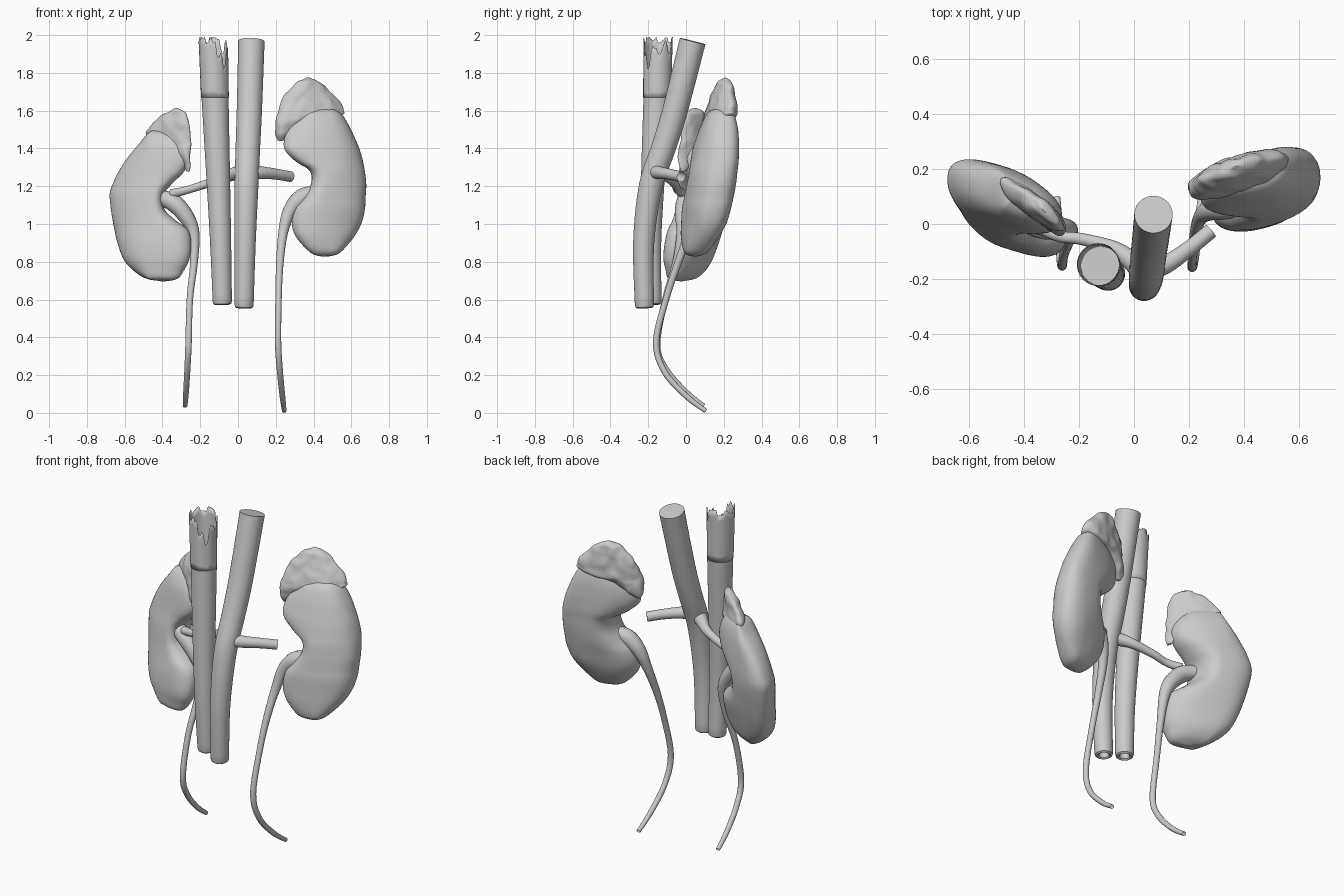
import bpy, bmesh, math, random
from mathutils import Vector, noise

cube = bpy.data.objects.get("Cube")
if cube:
    bpy.data.objects.remove(cube)
random.seed(4)

grey = bpy.data.materials.new("plain_grey")
grey.use_nodes = True
COLOUR = (0.6, 0.6, 0.6, 1)
grey.diffuse_color = COLOUR
grey.node_tree.nodes["Principled BSDF"].inputs["Base Color"].default_value = COLOUR


def smooth_rows(rows, steps):
    """Catmull-Rom interpolation through rows of numbers."""
    out = []
    for i in range(len(rows) - 1):
        a, b = rows[max(i - 1, 0)], rows[i]
        c, d = rows[i + 1], rows[min(i + 2, len(rows) - 1)]
        for s in range(steps):
            t = s / steps
            out.append([0.5 * (2 * q + (r - p) * t + (2 * p - 5 * q + 4 * r - w) * t * t
                               + (3 * q - p - 3 * r + w) * t ** 3)
                        for p, q, r, w in zip(a, b, c, d)])
    return out + [list(rows[-1])]


def loft(name, rings, caps=(True, True), angle=40):
    """Skin a list of point rings into one smooth object."""
    bm = bmesh.new()
    loops = [[bm.verts.new(p) for p in ring] for ring in rings]
    n = len(loops[0])
    for low, high in zip(loops, loops[1:]):
        for i in range(n):
            j = (i + 1) % n
            bm.faces.new((low[i], low[j], high[j], high[i]))
    if caps[0]:
        bm.faces.new(loops[0][::-1])
    if caps[1]:
        bm.faces.new(loops[-1])
    bmesh.ops.recalc_face_normals(bm, faces=bm.faces)
    mesh = bpy.data.meshes.new(name)
    bm.to_mesh(mesh)
    bm.free()
    mesh.materials.append(grey)
    obj = bpy.data.objects.new(name, mesh)
    bpy.context.collection.objects.link(obj)
    bpy.ops.object.select_all(action='DESELECT')
    obj.select_set(True)
    bpy.context.view_layer.objects.active = obj
    bpy.ops.object.shade_smooth_by_angle(angle=math.radians(angle))
    return obj


def organ(name, levels, slope, lump, scale, ridge=None, blunt=1.0, steps=4, sides=48):
    """Stack sheared ovals; levels hold z, x from, x to, y centre, y radius.
    Each oval is thickest at x = ridge, or at its middle."""
    rings = []
    for z, x0, x1, cy, ry in smooth_rows(levels, steps):
        cx = (x0 + x1) / 2 if ridge is None else min(max(ridge, x0 + .002), x1 - .002)
        ring = []
        for k in range(sides):
            a = math.tau * (k + 0.5) / sides
            c, s = (math.copysign(abs(v) ** blunt, v) for v in (math.cos(a), math.sin(a)))
            dx = c * max(x1 - cx if c > 0 else cx - x0, 0.002)
            p = Vector((cx + dx, cy + slope * dx + max(ry, 0.002) * s, z))
            ring.append(p + lump * noise.noise_vector(p * scale))
        rings.append(ring)
    return loft(name, rings, angle=60)


def tube(name, path, caps=(True, True), rounded=False, steps=5, sides=24):
    """Sweep a circle along a path of x, y, z, radius."""
    rows = smooth_rows(path, steps)
    pts = [Vector(r[:3]) for r in rows]
    rings = []

    def circle(centre, axis, radius):
        u = Vector((0.3, 1, 0.2)).cross(axis).normalized()
        v = axis.cross(u)
        return [centre + radius * (math.cos(math.tau * k / sides) * u
                                   + math.sin(math.tau * k / sides) * v)
                for k in range(sides)]

    for i, p in enumerate(pts):
        axis = (pts[min(i + 1, len(pts) - 1)] - pts[max(i - 1, 0)]).normalized()
        rings.append(circle(p, axis, rows[i][3]))
    if rounded:
        # Rolled lower lip with a small recess
        axis = (pts[1] - pts[0]).normalized()
        r = rows[0][3]
        for drop, f in ((-0.012, 0.93), (-0.018, 0.75), (-0.012, 0.55), (0.02, 0.45)):
            rings.insert(0, circle(pts[0] + axis * drop, axis, r * f))
    return loft(name, rings, caps)


# Kidneys, notched on the inner side only
organ("left_kidney", [
    (0.825, .45, .47, .05, 0), (0.845, .385, .535, .055, .055), (0.92, .315, .605, .075, .085),
    (1.0, .285, .65, .095, .105), (1.08, .295, .67, .108, .116), (1.14, .34, .675, .12, .12),
    (1.21, .385, .68, .13, .122), (1.28, .38, .675, .14, .12), (1.33, .31, .665, .15, .116),
    (1.39, .25, .645, .16, .108), (1.45, .245, .62, .172, .098), (1.52, .28, .59, .183, .083),
    (1.59, .36, .54, .19, .055), (1.62, .45, .47, .195, 0)], 0.25, 0.006, 6, .49, .86)
organ("right_kidney", [
    (0.695, -.41, -.39, -.02, 0), (0.712, -.49, -.32, -.01, .06), (0.76, -.56, -.285, .008, .09),
    (0.82, -.61, -.258, .02, .108), (0.90, -.64, -.25, .037, .118), (0.97, -.655, -.265, .052, .122),
    (1.02, -.665, -.33, .062, .123), (1.08, -.675, -.385, .073, .123), (1.16, -.68, -.39, .085, .122),
    (1.22, -.66, -.345, .093, .117), (1.28, -.63, -.285, .098, .11), (1.35, -.585, -.26, .103, .1),
    (1.42, -.53, -.28, .107, .085), (1.48, -.48, -.34, .11, .055), (1.51, -.42, -.40, .11, 0)],
    -0.36, 0.006, 6, -.47, .86)

# Wrinkled glands capping the kidneys
organ("left_adrenal_gland", [
    (1.44, .21, .235, .13, .01), (1.48, .20, .29, .14, .045), (1.54, .20, .39, .155, .06),
    (1.57, .205, .55, .18, .07), (1.605, .215, .56, .187, .067), (1.66, .235, .53, .195, .056),
    (1.72, .28, .47, .20, .042), (1.755, .32, .42, .205, .03), (1.775, .36, .38, .21, 0)],
    0.28, 0.009, 18, steps=7, sides=64)
organ("right_adrenal_gland", [
    (1.28, -.27, -.255, -.01, .01), (1.34, -.32, -.25, .0, .035), (1.42, -.42, -.25, .045, .05),
    (1.47, -.49, -.25, .07, .052), (1.53, -.455, -.255, .06, .046), (1.58, -.40, -.27, .055, .037),
    (1.60, -.36, -.29, .05, .028), (1.615, -.33, -.32, .05, 0)], -0.7, 0.008, 18, steps=7, sides=64)

# Great vessels
tube("aorta", [(.032, -.22, .572, .051), (.038, -.224, .9, .056), (.045, -.187, 1.2, .063),
               (.052, -.12, 1.4, .065), (.06, -.058, 1.6, .067), (.071, .035, 1.968, .07)],
     rounded=True, sides=32)
tube("vena_cava", [(-.083, -.18, .59, .051), (-.092, -.187, .9, .056),
                   (-.105, -.175, 1.25, .063), (-.122, -.153, 1.68, .072)],
     rounded=True, sides=32)

# Torn open sleeve above the vena cava
SIDES = 48
rim = []
for k in range(SIDES):
    deg = 360 * k / SIDES
    top = 1.99 - random.random() ** 2 * 0.04
    for centre, width, depth in ((318, 24, .18), (5, 30, .1), (290, 14, .1), (50, 20, .07)):
        off = abs((deg - centre + 180) % 360 - 180)
        top -= depth * max(0, 1 - off / width)
    rim.append(top)
sleeve_rings = []
for row in range(9):
    t = row / 8
    r = 0.0735 + 0.0045 * t
    sleeve_rings.append([Vector((-.122 - .008 * t + r * math.cos(math.tau * k / SIDES),
                                 -.153 + .005 * t + r * math.sin(math.tau * k / SIDES),
                                 1.67 + (rim[k] - 1.67) * t)) for k in range(SIDES)])
sleeve = loft("torn_vessel_sleeve", sleeve_rings, (False, False))
shell = sleeve.modifiers.new("Wall", 'SOLIDIFY')
shell.thickness = 0.003

# Side branches to the kidneys
tube("left_renal_artery", [(.045, -.17, 1.275, .042), (.12, -.145, 1.272, .034),
                           (.2, -.09, 1.264, .029), (.28, -.025, 1.25, .028)],
     caps=(True, False))
tube("right_renal_artery", [(.03, -.165, 1.275, .045), (-.02, -.125, 1.265, .035),
                            (-.08, -.085, 1.24, .026), (-.19, -.055, 1.205, .022),
                            (-.27, -.045, 1.18, .021), (-.35, -.01, 1.16, .025)])

# Ureters with widened upper funnels
tube("left_ureter", [(.42, .09, 1.165, .04), (.34, .065, 1.14, .047), (.275, .05, 1.07, .038),
                     (.24, .02, .96, .026), (.222, -.04, .8, .02), (.215, -.1, .62, .017),
                     (.212, -.158, .38, .017), (.222, -.115, .22, .016), (.235, 0, .09, .015),
                     (.245, .105, .01, .012)], caps=(True, False), sides=16)
tube("right_ureter", [(-.42, .03, 1.14, .04), (-.345, -.005, 1.115, .047), (-.275, -.015, 1.04, .042),
                      (-.235, -.02, .95, .031), (-.233, -.05, .8, .021), (-.255, -.11, .6, .017),
                      (-.262, -.153, .36, .017), (-.268, -.105, .23, .016), (-.275, 0, .11, .015),
                      (-.28, .095, .037, .012)], caps=(True, False), sides=16)
